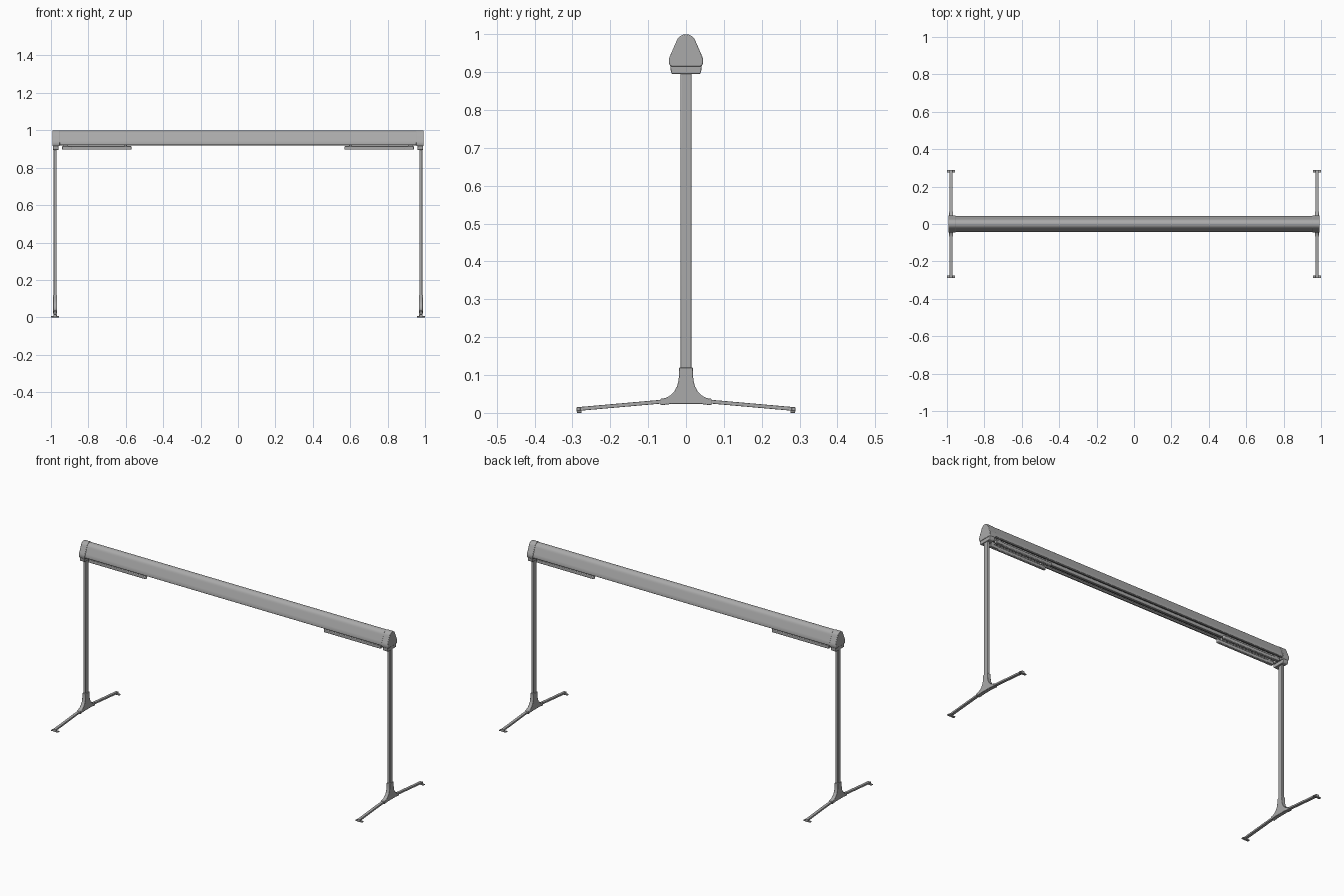
import bpy, bmesh, math
from mathutils import Vector

if "Cube" in bpy.data.objects:
    bpy.data.objects.remove(bpy.data.objects["Cube"])

metal = bpy.data.materials.new("grey_metal")
metal.use_nodes = True
GREY = (0.40, 0.40, 0.40, 1)
metal.diffuse_color = GREY
metal.node_tree.nodes["Principled BSDF"].inputs["Base Color"].default_value = GREY

LEG_X = 0.978


def finish(name, bm, bevel=0):
    bmesh.ops.recalc_face_normals(bm, faces=bm.faces)
    mesh = bpy.data.meshes.new(name)
    bm.to_mesh(mesh)
    bm.free()
    mesh.materials.append(metal)
    ob = bpy.data.objects.new(name, mesh)
    bpy.context.collection.objects.link(ob)
    if bevel:
        mod = ob.modifiers.new("soft_edges", "BEVEL")
        mod.width, mod.segments, mod.limit_method = bevel, 2, "ANGLE"
    bpy.ops.object.select_all(action="DESELECT")
    bpy.context.view_layer.objects.active = ob
    ob.select_set(True)
    bpy.ops.object.shade_smooth_by_angle(angle=math.radians(35))
    return ob


def extrude(name, outline, axis, start, end, bevel=0):
    """Extrude a closed outline; axis x takes (y, z), axis z takes (x, y)."""
    bm = bmesh.new()
    place = (lambda p: (start, *p)) if axis == "x" else (lambda p: (*p, start))
    face = bm.faces.new([bm.verts.new(place(p)) for p in outline])
    moved = bmesh.ops.extrude_face_region(bm, geom=[face])["geom"]
    shift = Vector((end - start, 0, 0) if axis == "x" else (0, 0, end - start))
    bmesh.ops.translate(bm, vec=shift, verts=[v for v in moved if isinstance(v, bmesh.types.BMVert)])
    return finish(name, bm, bevel)


def box(name, centre, size, bevel=0):
    bm = bmesh.new()
    bmesh.ops.create_cube(bm, size=1)
    for v in bm.verts:
        v.co = Vector(c + a * s for c, a, s in zip(centre, v.co, size))
    return finish(name, bm, bevel)


def mirrored(half):
    return half + [(-y, z) for y, z in reversed(half) if abs(y) > 1e-6]


def ring(cy, cz, r, n=20):
    return [(cy + r * math.cos(2 * math.pi * i / n), cz + r * math.sin(2 * math.pi * i / n)) for i in range(n)]


def dome(width, top):
    """Half outline from the crown down to the widest shoulder."""
    r = 0.027
    arc = [(r * math.sin(math.radians(a)), top - r + r * math.cos(math.radians(a))) for a in range(0, 76, 15)]
    return arc + [(width - 0.004, 0.946), (width, 0.936), (width, 0.924)]


# Hollow cassette housing, open underneath
outer = dome(0.042, 0.998)
inner = [(y * 0.9, z - 0.004) for y, z in outer[:-1]] + [(0.038, 0.924)]
shell = outer + inner[::-1] + [(-y, z) for y, z in inner[1:]] + [(-y, z) for y, z in outer[:0:-1]]
extrude("cassette_housing", shell, "x", -0.96, 0.96)

# Rollers and rails inside the housing
extrude("centre_beam", ring(0, 0.965, 0.016), "x", -0.96, 0.96)
box("centre_rail", (0, 0, 0.934), (1.92, 0.014, 0.03), 0.002)
for side, word in ((-1, "front"), (1, "back")):
    extrude(word + "_roller", ring(side * 0.021, 0.941, 0.011), "x", -0.96, 0.96)
    box(word + "_pull_bar", (0, side * 0.035, 0.926), (1.92, 0.010, 0.010), 0.002)

for s, end in ((-1, "right"), (1, "left")):
    # End cap with a recessed lower lip
    cap = dome(0.045, 1.0) + [(0.041, 0.915)]
    extrude(end + "_end_cap", mirrored(cap), "x", s * 0.953, s * 0.993, 0.003)
    lip = [(0.041, 0.918), (0.040, 0.900), (0.036, 0.895)]
    extrude(end + "_cap_lip", mirrored(lip), "x", s * 0.960, s * 0.990, 0.002)

    # Folded arms under the housing
    for side, word in ((-1, "front"), (1, "back")):
        y = side * 0.024
        arm = [(s * 0.90, y - 0.008), (s * 0.90, y + 0.008)]
        tip = [(s * (0.578 - 0.008 * math.sin(t)), y + 0.008 * math.cos(t))
               for t in [math.pi * i / 8 for i in range(9)]]
        extrude(f"{end}_{word}_arm", arm + tip, "z", 0.896, 0.915, 0.003)
        box(f"{end}_{word}_arm_bracket", (s * 0.915, y, 0.906), (0.05, 0.018, 0.018), 0.002)
        box(f"{end}_{word}_arm_hanger", (s * 0.92, y, 0.922), (0.024, 0.012, 0.022))
        extrude(f"{end}_{word}_elbow", ring(s * 0.60, y, 0.006, 12), "z", 0.91, 0.934)

    # Upright post
    x = s * LEG_X
    box(end + "_post", (x, 0, 0.50), (0.016, 0.028, 0.82), 0.003)

    # Flared foot socket
    flare = [(0.018, 0.12), (0.018, 0.105)]
    flare += [(0.068 - 0.049 * math.cos(a), 0.095 - 0.058 * math.sin(a))
              for a in [math.radians(d) for d in range(10, 91, 16)]]
    flare += [(0.068, 0.035), (0.068, 0.020), (0.035, 0.024)]
    extrude(end + "_foot_socket", mirrored(flare), "x", x - 0.011, x + 0.011, 0.003)

    # Sloping feet with cross pads
    for side, word in ((-1, "front"), (1, "back")):
        bar = [(side * 0.05, 0.036), (side * 0.288, 0.015), (side * 0.288, 0.005), (side * 0.05, 0.026)]
        extrude(f"{end}_{word}_foot", bar, "x", x - 0.008, x + 0.008, 0.001)
        box(f"{end}_{word}_foot_pad", (x, side * 0.282, 0.003), (0.044, 0.013, 0.006), 0.001)
        box(f"{end}_{word}_foot_plug", (x, side * 0.284, 0.009), (0.018, 0.010, 0.012), 0.001)
